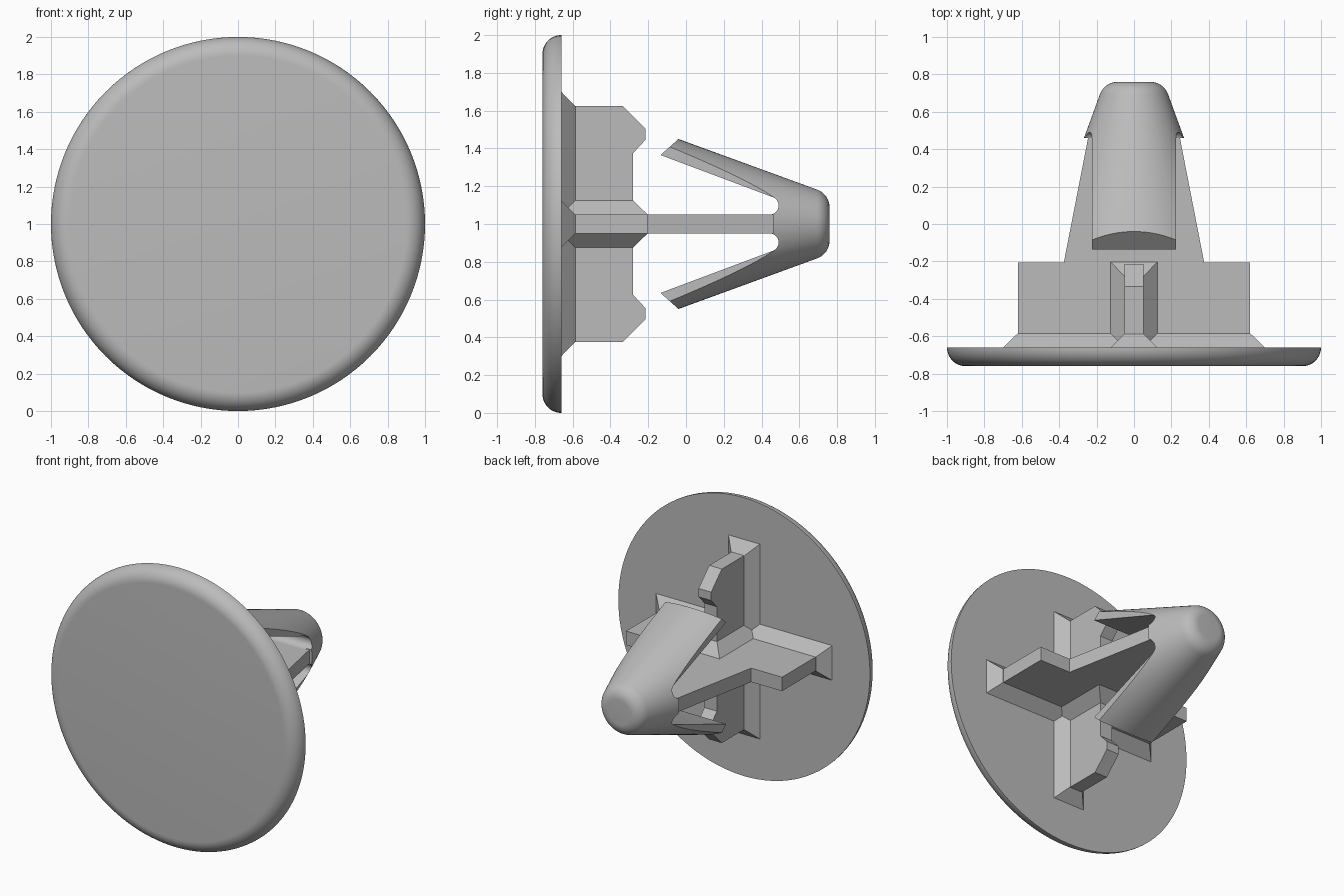
import bpy
import bmesh
from math import radians, sin, cos, pi
from mathutils import Vector, Matrix

if "Cube" in bpy.data.objects:
    bpy.data.objects.remove(bpy.data.objects["Cube"])

AXIS = Vector((0, 0, 1))  # the fastener's axis runs along y at this height

grey = bpy.data.materials.new("grey plastic")
grey.use_nodes = True
grey.diffuse_color = (0.5, 0.5, 0.5, 1)
grey.node_tree.nodes["Principled BSDF"].inputs["Base Color"].default_value = (0.5, 0.5, 0.5, 1)


def finish(name, bm):
    bmesh.ops.recalc_face_normals(bm, faces=bm.faces[:])
    mesh = bpy.data.meshes.new(name)
    bm.to_mesh(mesh)
    bm.free()
    mesh.materials.append(grey)
    obj = bpy.data.objects.new(name, mesh)
    obj.location = AXIS
    bpy.context.collection.objects.link(obj)
    return obj


def activate(obj):
    bpy.ops.object.select_all(action='DESELECT')
    obj.select_set(True)
    bpy.context.view_layer.objects.active = obj


def smooth(obj):
    activate(obj)
    bpy.ops.object.shade_smooth_by_angle(angle=radians(25))


def lathe(name, profile, steps=96):
    """Revolve (radius, y) points about the y axis and cap the ends."""
    bm = bmesh.new()
    rings = []
    for r, y in profile:
        angles = [2 * pi * i / steps for i in range(steps)]
        rings.append([bm.verts.new((r * cos(a), y, r * sin(a))) for a in angles])
    for low, high in zip(rings, rings[1:]):
        for i in range(steps):
            j = (i + 1) % steps
            bm.faces.new((low[i], low[j], high[j], high[i]))
    bm.faces.new(rings[0])
    bm.faces.new(rings[-1])
    return finish(name, bm)


def prism(name, half, depth, along_x):
    """Mirror a half outline of (offset, y) points and extrude it to +-depth."""
    outline = half + [(-o, y) for o, y in reversed(half)]
    bm = bmesh.new()
    start = [(-depth, y, o) if along_x else (o, y, -depth) for o, y in outline]
    face = bm.faces.new([bm.verts.new(p) for p in start])
    shift = (2 * depth, 0, 0) if along_x else (0, 0, 2 * depth)
    ext = bmesh.ops.extrude_face_region(bm, geom=[face], use_keep_orig=True)
    moved = [v for v in ext["geom"] if isinstance(v, bmesh.types.BMVert)]
    bmesh.ops.translate(bm, verts=moved, vec=shift)
    return finish(name, bm)


def hull(name, points):
    bm = bmesh.new()
    for p in points:
        bm.verts.new(p)
    bmesh.ops.convex_hull(bm, input=bm.verts[:])
    bmesh.ops.dissolve_limit(bm, angle_limit=0.01, verts=bm.verts[:], edges=bm.edges[:])
    return finish(name, bm)


def arc(centre, radius, start, end, steps):
    angles = [radians(start + (end - start) * i / steps) for i in range(steps + 1)]
    return [(centre[0] + radius * cos(a), centre[1] + radius * sin(a)) for a in angles]


SIGNS = [(a, b) for a in (-1, 1) for b in (-1, 1)]
BACK = -0.66  # back face of the disc
ROOT = -0.68  # ribs start just inside the disc

# Round head with a rolled front rim
smooth(lathe("head_disc", arc((0.9, BACK), 0.1, -90, 0, 12), 128))

# Horizontal plate, tapering back into the cone
prism("horizontal_plate",
      [(0.62, ROOT), (0.62, -0.205), (0.375, -0.205), (0.228, 0.55)], 0.05, False)

# Vertical rib with hooked ends
prism("vertical_rib",
      [(0.625, ROOT), (0.625, -0.335), (0.505, -0.215),
       (0.445, -0.215), (0.375, -0.28)], 0.05, True)

# Flared skirts where the ribs meet the disc
for name, swap in (("horizontal_skirt", False), ("vertical_skirt", True)):
    corners = []
    for a, b in SIGNS:
        for length, width, y in ((0.7, 0.125, BACK), (0.622, 0.05, -0.585)):
            corners.append((b * width, y, a * length) if swap else (a * length, y, b * width))
    hull(name, corners)

# Chamfered core filling the inner corners of the cross
core = []
for a, b in SIGNS:
    for wide, tall, end in ((0.125, 0.05, -0.203), (0.05, 0.125, -0.28)):
        core += [(a * wide, BACK, b * tall), (a * wide, end, b * tall)]
hull("cross_core", core)

# Conical tip with a rounded nose
nose = arc((0.088, 0.66), 0.1, 20, 90, 10)
tip = lathe("snap_cone", [(0.545, -0.3)] + nose)

# Cutter: opening between the snap arms, with round slot ends
slot = [(0.62, -0.6), (0.62, 0.15), (0.365, -0.135)]
slot += [(z, y) for y, z in arc((0.443, 0.0975), 0.0475, 70, -90, 12)]
cutters = [prism("arm_opening_cutter", slot, 0.9, True)]

# Cutters: trim the arms to a constant width
for side in (-1, 1):
    bm = bmesh.new()
    bmesh.ops.create_cube(bm, size=1, matrix=Matrix.Translation((side * 0.725, -0.07, 0))
                          @ Matrix.Diagonal((1, 1.06, 1.6, 1)))
    cutters.append(finish("arm_side_cutter", bm))

activate(tip)
for cutter in cutters:
    cutter.hide_render = True
    mod = tip.modifiers.new("cut", 'BOOLEAN')
    mod.operation = 'DIFFERENCE'
    mod.solver = 'EXACT'
    mod.object = cutter
    bpy.ops.object.modifier_apply(modifier=mod.name)
for cutter in cutters:
    bpy.data.objects.remove(cutter)
smooth(tip)
